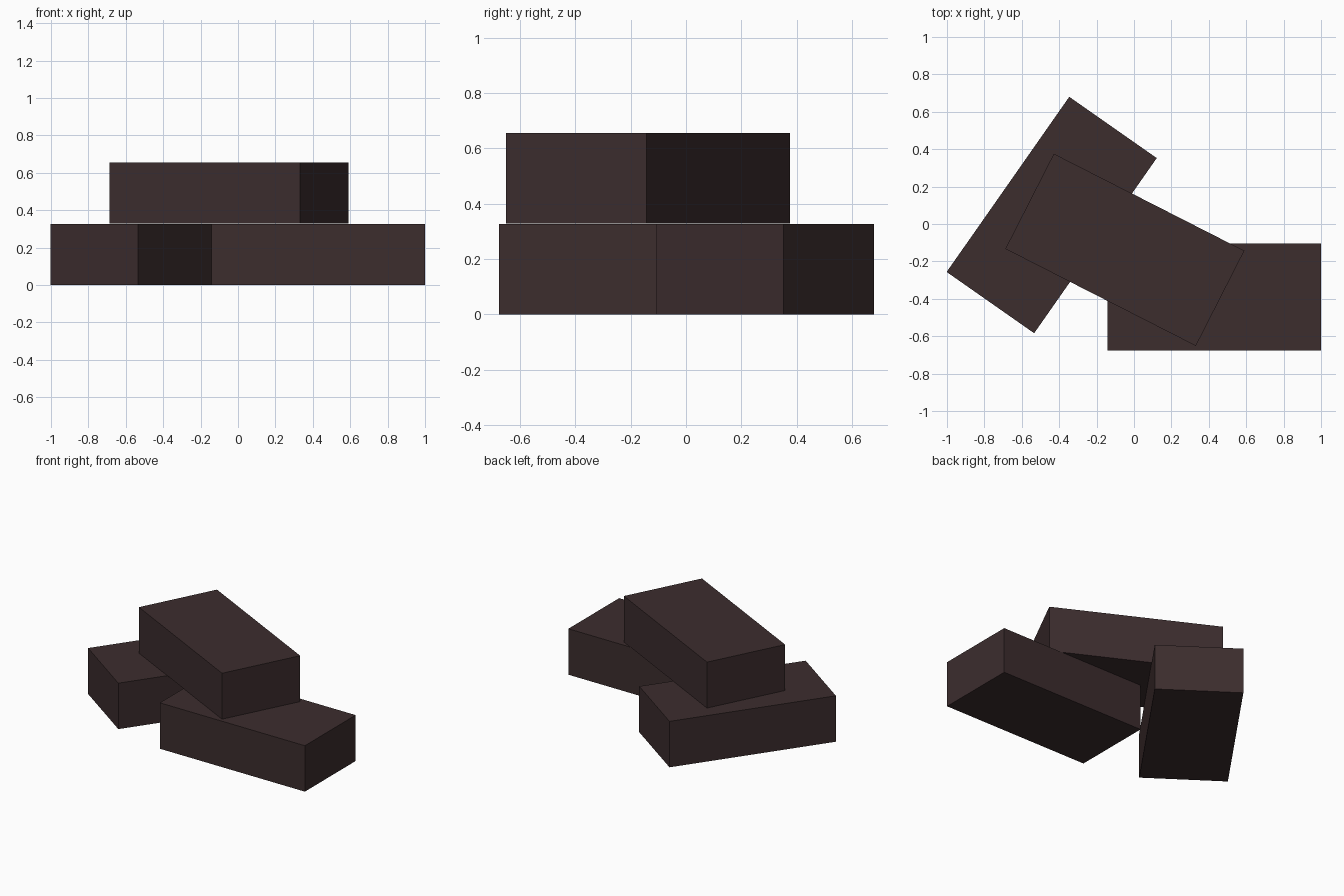
import bpy
from math import radians

if "Cube" in bpy.data.objects:
    bpy.data.objects.remove(bpy.data.objects["Cube"], do_unlink=True)

LENGTH, WIDTH, HEIGHT = 1.143, 0.571, 0.327

# Dark brown brick colour
brown = bpy.data.materials.new("dark_brown")
brown.use_nodes = True
colour = (0.045, 0.026, 0.027, 1)
brown.diffuse_color = colour
brown.node_tree.nodes["Principled BSDF"].inputs["Base Color"].default_value = colour


def brick(name, x, y, bottom, angle):
    """One flat-sided brick, turned about the vertical axis."""
    bpy.ops.mesh.primitive_cube_add(size=1, location=(x, y, bottom + HEIGHT / 2),
                                    rotation=(0, 0, radians(angle)))
    ob = bpy.context.object
    ob.name = name
    ob.scale = (LENGTH, WIDTH, HEIGHT)
    bpy.ops.object.transform_apply(location=False, rotation=False, scale=True)
    ob.data.materials.append(brown)
    return ob


# Two bricks on the ground, one resting across them
brick("left_lower_brick", 0.4285, -0.39, 0, 0)
brick("right_lower_brick", -0.44, 0.048, 0, 55)
brick("upper_brick", -0.049, -0.138, HEIGHT + 0.001, -27)
